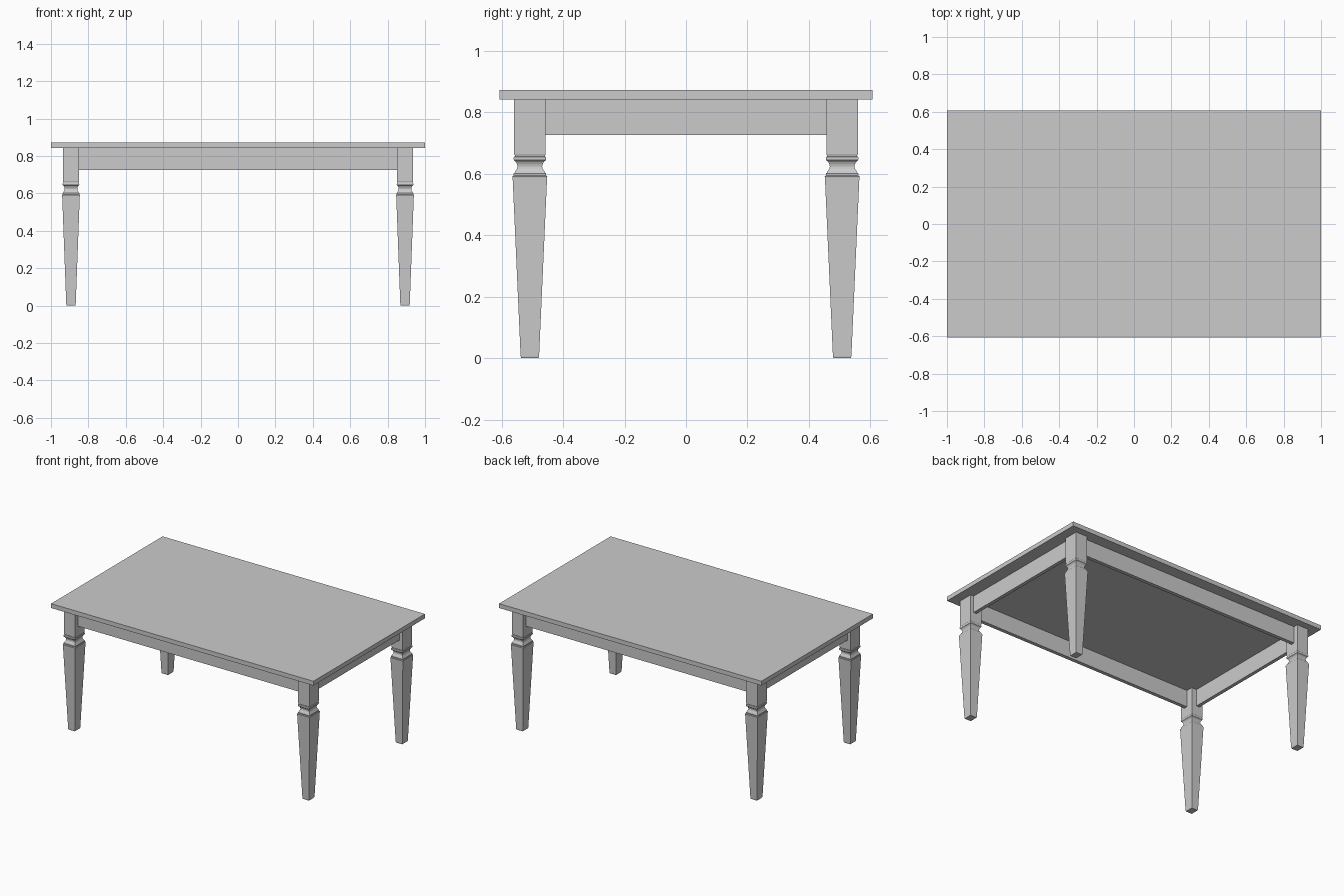
import bpy, bmesh

if "Cube" in bpy.data.objects:
    bpy.data.objects.remove(bpy.data.objects["Cube"])

grey = bpy.data.materials.new("light_grey")
grey.diffuse_color = (0.6, 0.6, 0.6, 1)
grey.use_nodes = True
grey.node_tree.nodes["Principled BSDF"].inputs["Base Color"].default_value = grey.diffuse_color

LEG_X, LEG_Y = 0.893, 0.508      # leg centres
SQUASH = 0.84                    # legs are narrower in x than in y
TOP_Z = 0.842                    # underside of the table top


def finish(name, bm):
    bmesh.ops.recalc_face_normals(bm, faces=bm.faces)
    mesh = bpy.data.meshes.new(name)
    bm.to_mesh(mesh)
    bm.free()
    mesh.materials.append(grey)
    ob = bpy.data.objects.new(name, mesh)
    bpy.context.collection.objects.link(ob)
    return ob


def box(name, x0, x1, y0, y1, z0, z1):
    bm = bmesh.new()
    bmesh.ops.create_cube(bm, size=1)
    for v in bm.verts:
        v.co.x = x1 if v.co.x > 0 else x0
        v.co.y = y1 if v.co.y > 0 else y0
        v.co.z = z1 if v.co.z > 0 else z0
    return finish(name, bm)


def leg(name, cx, cy):
    # square sections stacked from foot to top: (half width, height)
    profile = [(0.028, 0), (0.030, 0.006), (0.056, 0.586), (0.057, 0.591),
               (0.053, 0.594), (0.053, 0.601), (0.049, 0.604), (0.046, 0.610),
               (0.042, 0.616), (0.040, 0.624), (0.042, 0.632), (0.046, 0.639),
               (0.052, 0.644), (0.053, 0.650), (0.052, 0.655), (0.049, 0.656),
               (0.049, 0.660), (0.051, 0.663), (0.051, TOP_Z)]
    bm = bmesh.new()
    rings = [[bm.verts.new((cx + sx * h * SQUASH, cy + sy * h, z))
              for sx, sy in ((-1, -1), (1, -1), (1, 1), (-1, 1))]
             for h, z in profile]
    for a, b in zip(rings, rings[1:]):
        for i in range(4):
            j = (i + 1) % 4
            bm.faces.new((a[i], a[j], b[j], b[i]))
    bm.faces.new(rings[0][::-1])
    bm.faces.new(rings[-1])
    return finish(name, bm)


# table top
box("table_top", -1, 1, -0.607, 0.607, TOP_Z, 0.872)

# legs
for sx, side in ((-1, "left"), (1, "right")):
    for sy, end in ((-1, "front"), (1, "back")):
        leg(f"{end}_{side}_leg", sx * LEG_X, sy * LEG_Y)

# aprons between the legs
for s, a, b in ((-1, "front", "left"), (1, "back", "right")):
    y0, y1 = sorted((s * 0.503, s * 0.528))
    box(a + "_apron", -0.851, 0.851, y0, y1, 0.726, TOP_Z)
    x0, x1 = sorted((s * 0.888, s * 0.912))
    box(b + "_apron", x0, x1, -0.458, 0.458, 0.726, TOP_Z)
